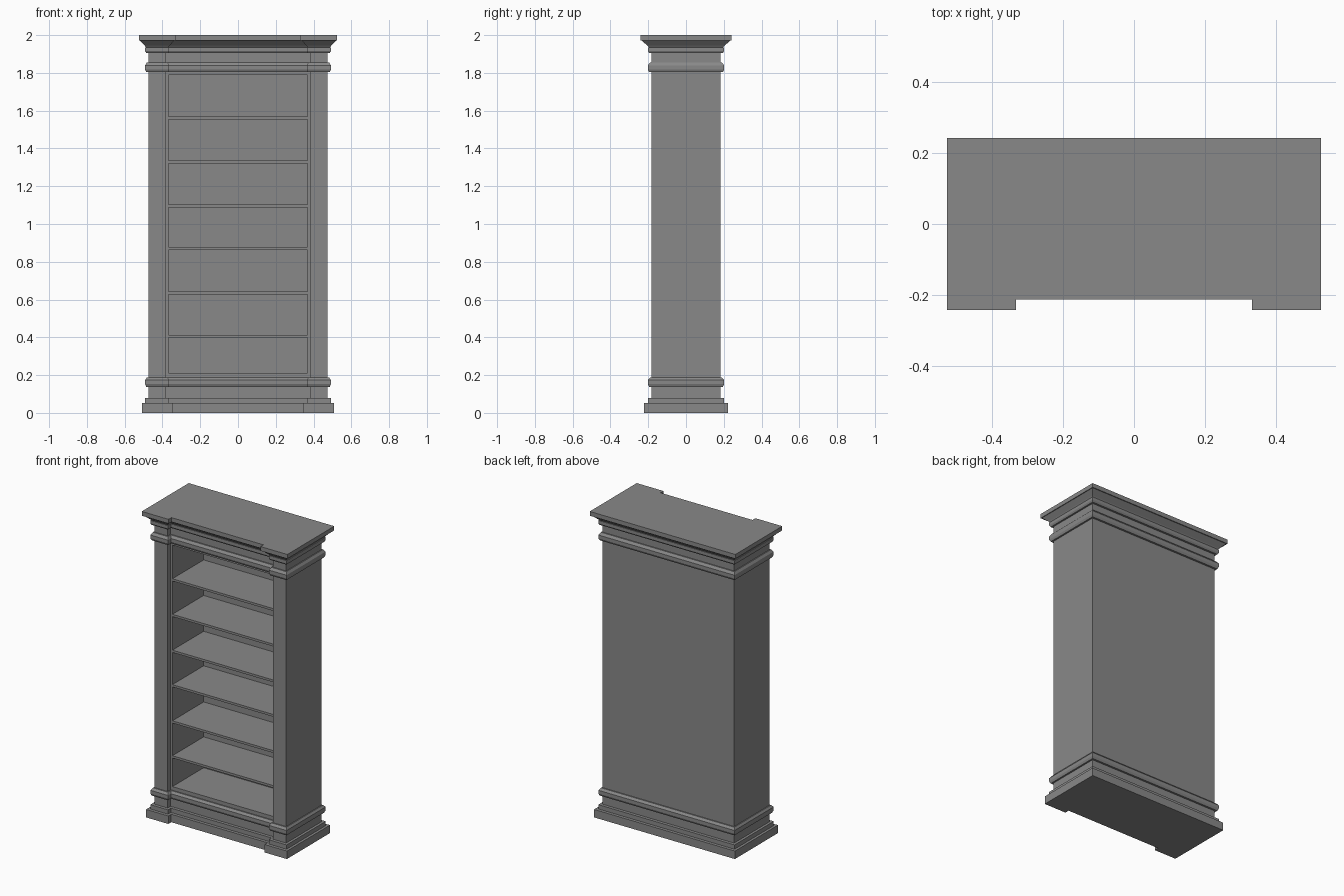
import bpy
import bmesh

cube = bpy.data.objects.get("Cube")
if cube:
    bpy.data.objects.remove(cube)

# Main dimensions
HALF_W, HALF_D = 0.475, 0.182      # carcass
PILASTER_IN = 0.38                 # inner edge of the pilasters
RECESS = 0.03                      # set-back between the pilasters
OPENING = 0.367                    # half width of the shelf bays
FRONT = -HALF_D + RECESS
BACK_INNER = 0.17
BAY_BOTTOM, BAY_TOP = 0.212, 1.788

grey = bpy.data.materials.new("painted_grey")
grey.use_nodes = True
colour = (0.25, 0.25, 0.25, 1)
grey.diffuse_color = colour
bsdf = next(n for n in grey.node_tree.nodes if n.type == "BSDF_PRINCIPLED")
bsdf.inputs["Base Color"].default_value = colour


def footprint(offset):
    """Outline of the cabinet grown outward, recessed between the pilasters."""
    x = HALF_W + offset * 0.84
    y = HALF_D + offset
    inner = PILASTER_IN - offset * 0.8
    return [(-x, -y), (-inner, -y), (-inner, RECESS - y), (inner, RECESS - y),
            (inner, -y), (x, -y), (x, y), (-x, y)]


def loft(name, sections):
    """Solid through a list of (outline, height) sections."""
    bm = bmesh.new()
    rings = [[bm.verts.new((x, y, z)) for x, y in outline] for outline, z in sections]
    for low, high in zip(rings, rings[1:]):
        for i in range(len(low)):
            j = (i + 1) % len(low)
            bm.faces.new((low[i], low[j], high[j], high[i]))
    bm.faces.new(rings[0][::-1])
    bm.faces.new(rings[-1])
    bmesh.ops.recalc_face_normals(bm, faces=bm.faces)
    mesh = bpy.data.meshes.new(name)
    bm.to_mesh(mesh)
    bm.free()
    mesh.materials.append(grey)
    obj = bpy.data.objects.new(name, mesh)
    bpy.context.collection.objects.link(obj)
    return obj


def moulding(name, profile):
    return loft(name, [(footprint(o), z) for o, z in profile])


def box(name, x, y0, y1, z0, z1):
    outline = [(-x, y0), (x, y0), (x, y1), (-x, y1)]
    return loft(name, [(outline, z0), (outline, z1)])


# Stepped plinth with its bead moulding
moulding("plinth", [
    (0.04, 0), (0.04, 0.052), (0.02, 0.052), (0.02, 0.08), (0, 0.08),
    (0, 0.138), (0.013, 0.138), (0.02, 0.152), (0.02, 0.174),
    (0.008, 0.188), (0, 0.188), (0, BAY_BOTTOM)])

# Frieze and flared cornice
moulding("cornice", [
    (0, BAY_TOP), (0, 1.804), (0.013, 1.804), (0.02, 1.818), (0.02, 1.84),
    (0.008, 1.856), (0, 1.856), (0, 1.905), (0.013, 1.905),
    (0.02, 1.916), (0.02, 1.935), (0.014, 1.935), (0.022, 1.944),
    (0.054, 1.972), (0.06, 1.972), (0.06, 2)])

# Side walls with pilaster and stepped inner frame
for name, s in (("right_side", -1), ("left_side", 1)):
    wall = [(s * HALF_W, -HALF_D), (s * HALF_W, HALF_D), (s * OPENING, HALF_D),
            (s * OPENING, FRONT), (s * PILASTER_IN, FRONT),
            (s * PILASTER_IN, -HALF_D)]
    loft(name, [(wall, BAY_BOTTOM), (wall, BAY_TOP)])

# Back panel
box("back_panel", OPENING, BACK_INNER, HALF_D, BAY_BOTTOM, BAY_TOP)

# Shelves, placed by the height of their centres
for i, z in enumerate((0.406, 0.634, 0.87, 1.095, 1.329, 1.561)):
    box(f"shelf_{i + 1}", OPENING, FRONT, BACK_INNER, z - 0.0075, z + 0.0075)
